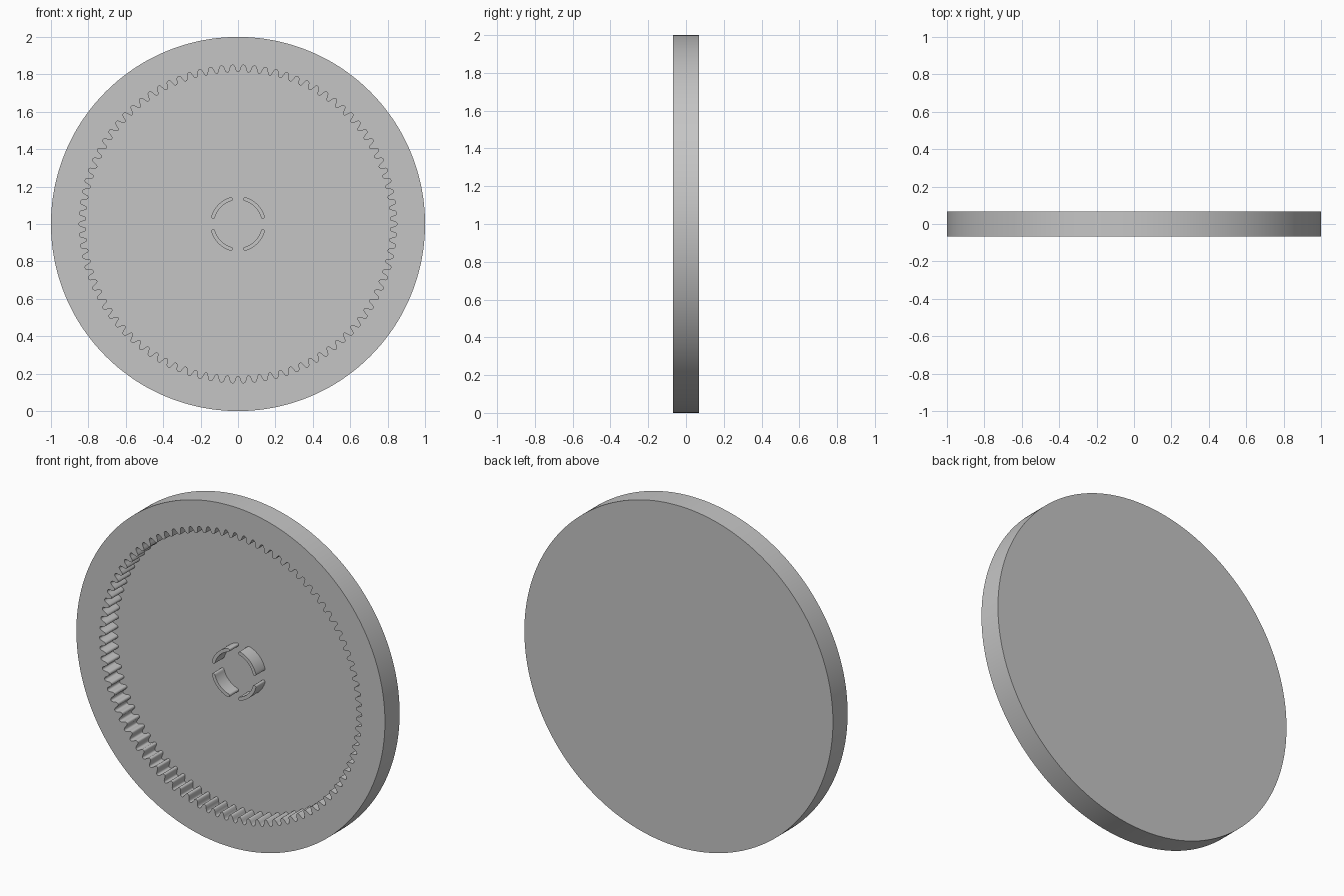
import bpy, bmesh, math

if "Cube" in bpy.data.objects:
    bpy.data.objects.remove(bpy.data.objects["Cube"], do_unlink=True)

TEETH, STEPS = 90, 12
FRONT, FLOOR, BACK = -0.068, 0.047, 0.068
ROOT, TIP = 0.85, 0.812
TAU = 2 * math.pi

grey = bpy.data.materials.new("plain grey")
grey.use_nodes = True
grey.diffuse_color = (0.56, 0.56, 0.56, 1)
grey.node_tree.nodes["Principled BSDF"].inputs["Base Color"].default_value = grey.diffuse_color


def point(radius, angle, y):
    return (radius * math.sin(angle), y, 1 + radius * math.cos(angle))


def finish(bm, name):
    bmesh.ops.recalc_face_normals(bm, faces=bm.faces)
    mesh = bpy.data.meshes.new(name)
    bm.to_mesh(mesh)
    bm.free()
    mesh.materials.append(grey)
    obj = bpy.data.objects.new(name, mesh)
    bpy.context.collection.objects.link(obj)
    bpy.ops.object.select_all(action="DESELECT")
    obj.select_set(True)
    bpy.context.view_layer.objects.active = obj
    bpy.ops.object.shade_smooth_by_angle(angle=math.radians(35))
    return obj


def tooth_radius(angle):
    # rounded wave with steep flanks, one tooth tip at the very top
    wave = math.tanh(1.6 * math.cos(TEETH * angle)) / math.tanh(1.6)
    return (ROOT + TIP) / 2 - (ROOT - TIP) / 2 * wave


# Gear dish: back plate, outer rim and inward teeth, bridged loop by loop
bm = bmesh.new()
count = TEETH * STEPS
angles = [TAU * i / count for i in range(count)]
layers = [(lambda a: 1.0, BACK), (lambda a: 1.0, FRONT),
          (tooth_radius, FRONT), (tooth_radius, FLOOR)]
loops = [[bm.verts.new(point(radius(a), a, y)) for a in angles] for radius, y in layers]
for a, b in zip(loops, loops[1:]):
    for i in range(count):
        j = (i + 1) % count
        bm.faces.new((a[i], a[j], b[j], b[i]))
for loop, y in ((loops[0], BACK), (loops[-1], FLOOR)):
    hub = bm.verts.new((0, y, 1))
    for i in range(count):
        bm.faces.new((loop[i], loop[(i + 1) % count], hub))
finish(bm, "ring_gear_dish")


# Hub clips: four curved walls with rounded ends, standing on the floor
def hub_clip(name, middle):
    mid_r, half, sweep, n = 0.138, 0.01, math.radians(29), 20
    outline = []
    for side in (1, -1):
        for i in range(n + 1):
            outline.append((mid_r + side * half, middle + side * sweep * (2 * i / n - 1)))
        for k in range(1, 6):
            t = math.pi * k / 6
            outline.append((mid_r + side * half * math.cos(t),
                            middle + side * (sweep + half / mid_r * math.sin(t))))
    bm = bmesh.new()
    face = bm.faces.new([bm.verts.new(point(r, a, FLOOR + 0.004)) for r, a in outline])
    raised = bmesh.ops.extrude_face_region(bm, geom=[face])["geom"]
    verts = [v for v in raised if isinstance(v, bmesh.types.BMVert)]
    bmesh.ops.translate(bm, verts=verts, vec=(0, -0.089, 0))
    finish(bm, name)


for row, col, quarter in (("upper", "left", 0), ("lower", "left", 1),
                          ("lower", "right", 2), ("upper", "right", 3)):
    hub_clip(f"hub_clip_{row}_{col}", math.pi / 4 + quarter * math.pi / 2)
